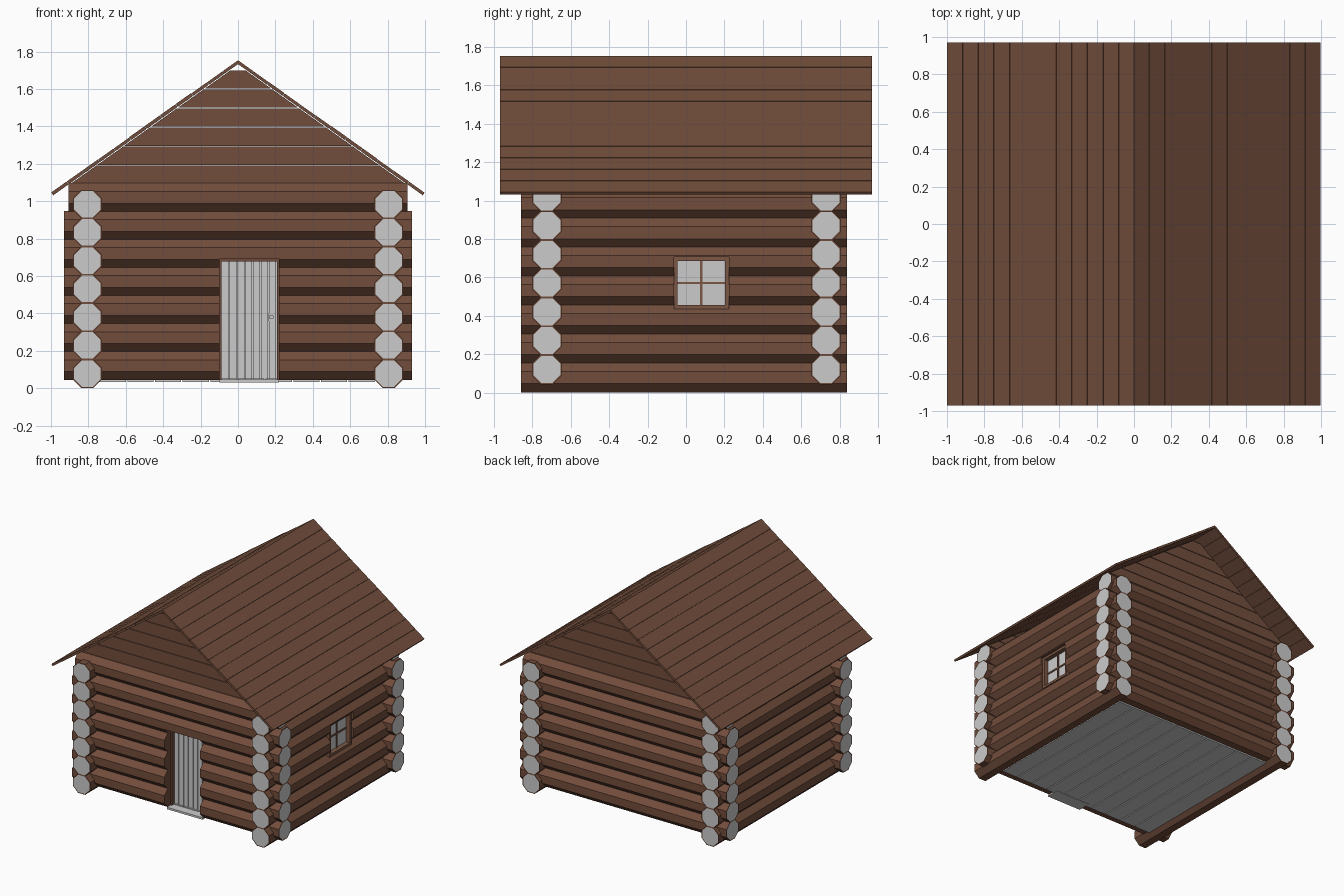
import bpy, bmesh, math, random
from mathutils import Matrix, Vector

if "Cube" in bpy.data.objects:
    bpy.data.objects.remove(bpy.data.objects["Cube"])

random.seed(4)


def material(name, rgb):
    m = bpy.data.materials.new(name)
    m.diffuse_color = (*rgb, 1)
    m.use_nodes = True
    m.node_tree.nodes["Principled BSDF"].inputs["Base Color"].default_value = m.diffuse_color
    return m


BROWN = material("log_wood", (0.17, 0.075, 0.045))
TRIM = material("trim_wood", (0.20, 0.095, 0.06))
GREY = material("cut_wood", (0.8, 0.8, 0.8))


def finish(name, bm, *mats):
    me = bpy.data.meshes.new(name)
    bmesh.ops.recalc_face_normals(bm, faces=bm.faces)
    bm.to_mesh(me)
    bm.free()
    for m in mats:
        me.materials.append(m)
    ob = bpy.data.objects.new(name, me)
    bpy.context.collection.objects.link(ob)
    return ob


def add_box(bm, x0, x1, y0, y1, z0, z1, matrix=Matrix()):
    m = (matrix @ Matrix.Translation(((x0 + x1) / 2, (y0 + y1) / 2, (z0 + z1) / 2))
         @ Matrix.Diagonal((x1 - x0, y1 - y0, z1 - z0, 1)))
    bmesh.ops.create_cube(bm, size=1, matrix=m)


def boxes(name, items, *mats):
    bm = bmesh.new()
    for b in items:
        add_box(bm, *b)
    return finish(name, bm, *mats)


def log(name, axis, a, b, u, z, cutter=None):
    """Eight-sided log from a to b along axis, with pale cut ends."""
    bm = bmesh.new()
    r = 0.077 / math.cos(math.pi / 8)
    bmesh.ops.create_cone(bm, cap_ends=True, segments=8, radius1=r, radius2=r, depth=b - a,
                          matrix=Matrix.Rotation(math.pi / 8, 4, 'Z'))
    caps = [f for f in bm.faces if len(f.verts) == 8]
    bmesh.ops.inset_individual(bm, faces=caps, thickness=0.007)
    for f in caps:
        f.material_index = 1
    mid = (a + b) / 2
    if axis == 'X':
        m = Matrix.Translation((mid, u, z)) @ Matrix.Rotation(math.pi / 2, 4, 'Y')
    else:
        m = Matrix.Translation((u, mid, z)) @ Matrix.Rotation(math.pi / 2, 4, 'X')
    bm.transform(m)
    ob = finish(name, bm, BROWN, GREY)
    if cutter:
        mod = ob.modifiers.new("opening", 'BOOLEAN')
        mod.operation = 'DIFFERENCE'
        mod.solver = 'EXACT'
        mod.object = cutter


# Hidden cutters for the door and window openings
door_cut = boxes("door_cutter", [(-0.10, 0.22, -1.0, -0.5, 0.0, 0.69)])
window_cut = boxes("window_cutter", [(0.6, 1.1, -0.063, 0.223, 0.436, 0.706)])
for c in (door_cut, window_cut):
    c.hide_render = True
    c.display_type = 'WIRE'

# Log walls, interlocked at the corners
for i in range(7):
    zf, zs = 0.12 + 0.15 * i, 0.078 + 0.151 * i
    half = 0.93 if i < 6 else 0.905
    log(f"front_log_{i}", 'X', -half, half, -0.725, zf, door_cut if zf - 0.077 < 0.69 else None)
    log(f"back_log_{i}", 'X', -half, half, 0.73, zf)
    hit = zs + 0.077 > 0.436 and zs - 0.077 < 0.706
    log(f"right_log_{i}", 'Y', -0.86, 0.84, 0.805, zs, window_cut if hit else None)
    log(f"left_log_{i}", 'Y', -0.86, 0.84, -0.805, zs)

# Roof: twelve long planks on each slope
PEAK, EAVE = 1.755, 1.045
slope = math.atan(PEAK - EAVE)
length = math.hypot(1, PEAK - EAVE)
pitch = length / 12
for name, side in (("roof_right", 1), ("roof_left", -1)):
    bm = bmesh.new()
    m = Matrix.Translation((0, 0, PEAK)) @ Matrix.Rotation(side * slope, 4, 'Y')
    for k in range(12):
        top = random.uniform(-0.002, 0.001)
        lo, hi = k * pitch, (k + 1) * pitch - 0.002
        if side < 0:
            lo, hi = -hi, -lo
        add_box(bm, lo, hi, -0.97, 0.97, -0.018, top, m)
    finish(name, bm, BROWN)

# Gables: six trapezoid boards that follow the roof
for name, y in (("front_gable", -0.735), ("back_gable", 0.735)):
    bm = bmesh.new()
    for k in range(6):
        z0 = 1.092 + 0.102 * k
        z1 = z0 + 0.098
        w0, w1 = [(1.728 - z) / (PEAK - EAVE) for z in (z0, z1)]
        f = bm.faces.new([bm.verts.new((x, y - 0.015, z))
                          for x, z in ((-w0, z0), (w0, z0), (w1, z1), (-w1, z1))])
        new = bmesh.ops.extrude_face_region(bm, geom=[f])["geom"]
        bmesh.ops.translate(bm, vec=Vector((0, 0.03, 0)),
                            verts=[v for v in new if isinstance(v, bmesh.types.BMVert)])
    finish(name, bm, BROWN)

# Floor boards and door step
n = 10
w = 1.48 / n
boxes("floor", [(-0.74 + w * k, -0.74 + w * (k + 1) - 0.008, -0.70, 0.70, 0.032, 0.052)
                for k in range(n)])
boxes("door_step", [(-0.10, 0.22, -0.77, -0.66, 0.03, 0.046)])

# Door: vertical boards in a thin frame
w = 0.296 / 7
boxes("door", [(-0.088 + w * k, -0.088 + w * (k + 1) - 0.005, -0.69, -0.665, 0.046, 0.678)
               for k in range(7)] + [(-0.088, 0.208, -0.68, -0.667, 0.046, 0.678)])
boxes("door_frame", [(-0.10, -0.088, -0.725, -0.65, 0.046, 0.69),
                     (0.208, 0.22, -0.725, -0.65, 0.046, 0.69),
                     (-0.088, 0.208, -0.725, -0.65, 0.678, 0.69)], BROWN)
boxes("door_handle", [(0.163, 0.193, -0.696, -0.69, 0.36, 0.40),
                      (0.172, 0.184, -0.715, -0.696, 0.374, 0.386),
                      (0.165, 0.191, -0.725, -0.715, 0.372, 0.388)])

# Window: frame, cross bars and glass
y0, y1, z0, z1, t = -0.063, 0.223, 0.436, 0.706, 0.02
ym, zm = (y0 + y1) / 2, (z0 + z1) / 2
boxes("window_frame", [(0.74, 0.865, y0, y0 + t, z0, z1), (0.74, 0.865, y1 - t, y1, z0, z1),
                       (0.74, 0.865, y0 + t, y1 - t, z0, z0 + t),
                       (0.74, 0.865, y0 + t, y1 - t, z1 - t, z1)], TRIM)
boxes("window_bars", [(0.815, 0.835, ym - 0.006, ym + 0.006, z0 + t, z1 - t),
                      (0.815, 0.835, y0 + t, y1 - t, zm - 0.006, zm + 0.006)], TRIM)
boxes("window_glass", [(0.822, 0.828, y0 + t, y1 - t, z0 + t, z1 - t)])
